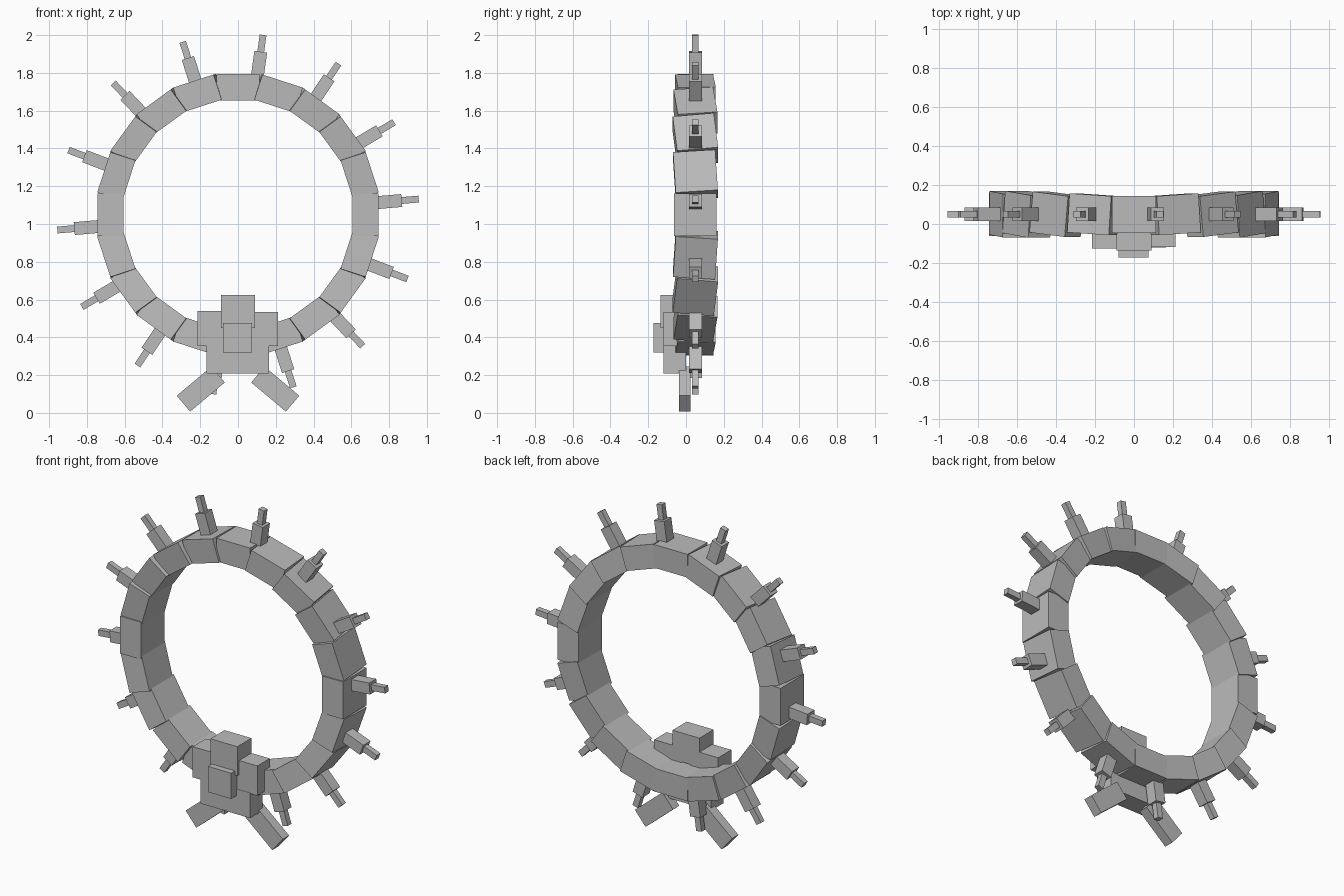
import bpy, math
from mathutils import Matrix, Vector

if "Cube" in bpy.data.objects:
    bpy.data.objects.remove(bpy.data.objects["Cube"])

grey = bpy.data.materials.new("plain grey")
grey.diffuse_color = (0.5, 0.5, 0.5, 1)
grey.use_nodes = True
grey.node_tree.nodes["Principled BSDF"].inputs["Base Color"].default_value = grey.diffuse_color

CENTRE = Vector((0, 0.05, 1.05))


def box(name, size, matrix):
    """Box of the given size, placed by a matrix."""
    sx, sy, sz = (s / 2 for s in size)
    verts = [matrix @ Vector((x, y, z))
             for x in (-sx, sx) for y in (-sy, sy) for z in (-sz, sz)]
    faces = [(0, 1, 3, 2), (4, 6, 7, 5), (0, 4, 5, 1),
             (2, 3, 7, 6), (0, 2, 6, 4), (1, 5, 7, 3)]
    mesh = bpy.data.meshes.new(name)
    mesh.from_pydata(verts, [], faces)
    mesh.materials.append(grey)
    obj = bpy.data.objects.new(name, mesh)
    bpy.context.collection.objects.link(obj)
    return obj


def radial(angle, radius, twist=0.0):
    """Local x points outward from the ring centre, y along the depth."""
    return (Matrix.Translation(CENTRE) @ Matrix.Rotation(-angle, 4, 'Y')
            @ Matrix.Translation((radius, 0, 0)) @ Matrix.Rotation(twist, 4, 'X'))


def span(name, x0, x1, y0, y1, z0, z1):
    """Axis aligned box from its limits."""
    mid = ((x0 + x1) / 2, (y0 + y1) / 2, (z0 + z1) / 2)
    box(name, (x1 - x0, y1 - y0, z1 - z0), Matrix.Translation(mid))


# wreath ring: twenty blocks, deeper at the sides and twisted on the diagonals
for k in range(20):
    a = math.radians(90 + 18 * k)
    depth = 0.19 + 0.035 * abs(math.cos(a))
    twist = 0.11 * math.sin(2 * a)
    box("ring_block", (0.14, depth, 0.225), radial(a, 0.675, twist))

# fourteen stepped spikes
for k in range(14):
    a = math.radians(4.9) + 2 * math.pi * k / 14
    box("spike_base", (0.15, 0.068, 0.068), radial(a, 0.795))
    box("spike_tip", (0.10, 0.034, 0.036), radial(a, 0.91))

# bow: petals around a knot
span("bow_top", -0.09, 0.09, -0.135, 0.0, 0.45, 0.625)
span("bow_left", -0.215, -0.03, -0.125, 0.0, 0.355, 0.54)
span("bow_right", 0.03, 0.212, -0.118, 0.0, 0.355, 0.535)
span("bow_bottom", -0.167, 0.165, -0.12, 0.0, 0.208, 0.36)
span("bow_knot", -0.08, 0.075, -0.172, -0.05, 0.32, 0.475)

# ribbon tails
for s, name in ((-1, "ribbon_tail_left"), (1, "ribbon_tail_right")):
    m = (Matrix.Translation((s * 0.197, -0.006, 0.126))
         @ Matrix.Rotation(s * math.radians(40), 4, 'Y'))
    box(name, (0.24, 0.06, 0.11), m)
